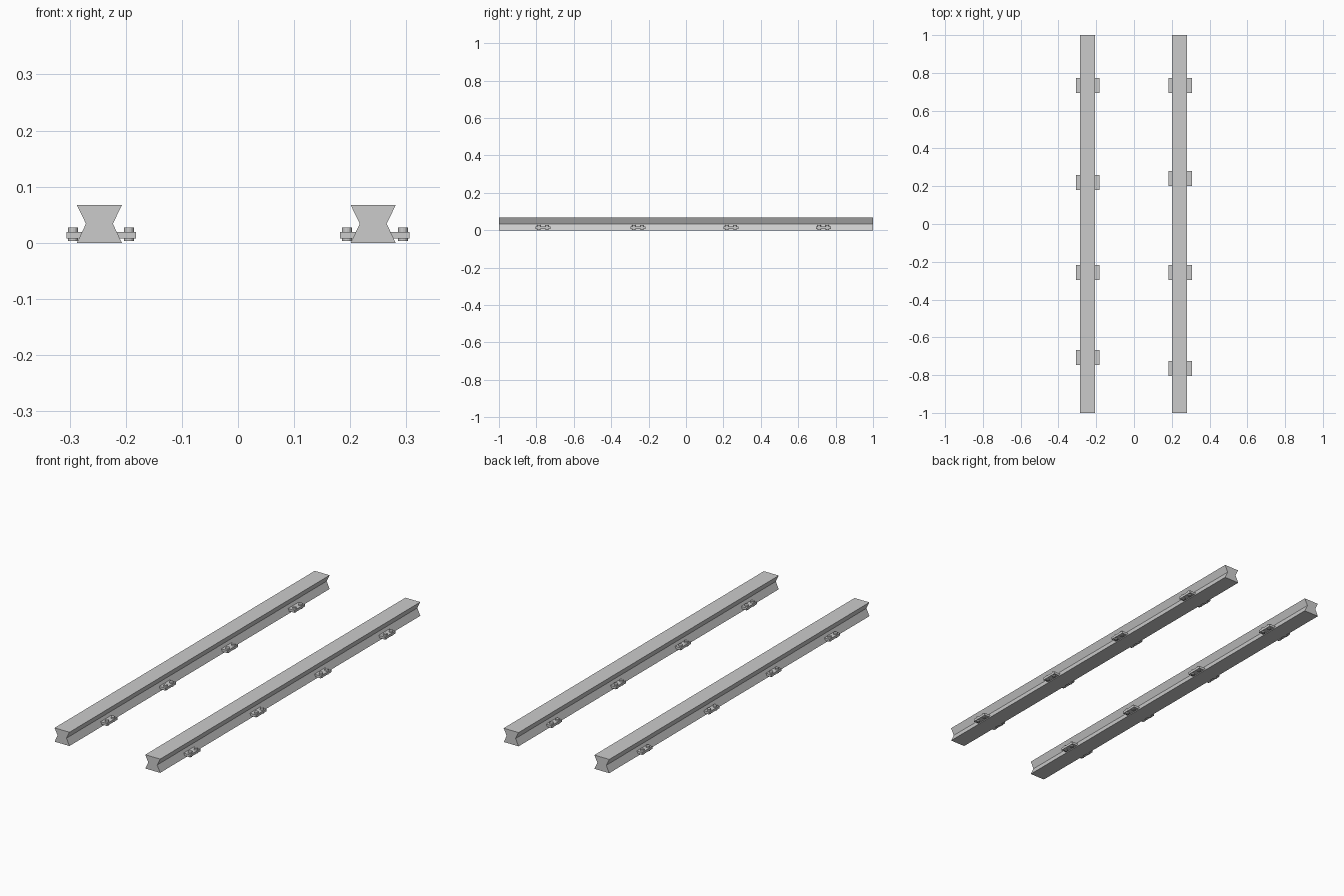
import bpy, bmesh
from mathutils import Matrix

if "Cube" in bpy.data.objects:
    bpy.data.objects.remove(bpy.data.objects["Cube"])

def make_object(name, bm):
    bmesh.ops.recalc_face_normals(bm, faces=bm.faces)
    mesh = bpy.data.meshes.new(name)
    bm.to_mesh(mesh)
    bm.free()
    obj = bpy.data.objects.new(name, mesh)
    bpy.context.collection.objects.link(obj)
    return obj

# Rail: pinched six-point profile extruded along y
def make_rail(name, cx):
    profile = [(-0.04, 0), (0.04, 0), (0.024, 0.034),
               (0.04, 0.067), (-0.04, 0.067), (-0.024, 0.034)]
    bm = bmesh.new()
    face = bm.faces.new([bm.verts.new((cx + x, -1, z)) for x, z in profile])
    ext = bmesh.ops.extrude_face_region(bm, geom=[face], use_keep_orig=True)
    verts = [v for v in ext["geom"] if isinstance(v, bmesh.types.BMVert)]
    bmesh.ops.translate(bm, verts=verts, vec=(0, 2, 0))
    make_object(name, bm)

# Tie plate: flat bar crossing under the rail
def make_plate(name, cx, cy):
    bm = bmesh.new()
    m = Matrix.Translation((cx, cy, 0.0135)) @ Matrix.Diagonal((0.124, 0.08, 0.012, 1))
    bmesh.ops.create_cube(bm, size=1, matrix=m)
    make_object(name, bm)

# Bolts: four short cylinders through the plate corners
def make_bolts(name, cx, cy):
    bm = bmesh.new()
    for sx in (-1, 1):
        for sy in (-1, 1):
            m = Matrix.Translation((cx + sx * 0.05, cy + sy * 0.022, 0.015))
            bmesh.ops.create_cone(bm, cap_ends=True, segments=16, radius1=0.009,
                                  radius2=0.009, depth=0.024, matrix=m)
    make_object(name, bm)

sides = [("left", -0.247, -0.244, (-0.707, -0.257, 0.22, 0.734)),
         ("right", 0.241, 0.244, (-0.765, -0.257, 0.24, 0.734))]
for side, rail_x, plate_x, ys in sides:
    make_rail(f"{side}_rail", rail_x)
    for i, y in enumerate(ys, 1):
        make_plate(f"{side}_tie_plate_{i}", plate_x, y)
        make_bolts(f"{side}_plate_bolts_{i}", plate_x, y)
